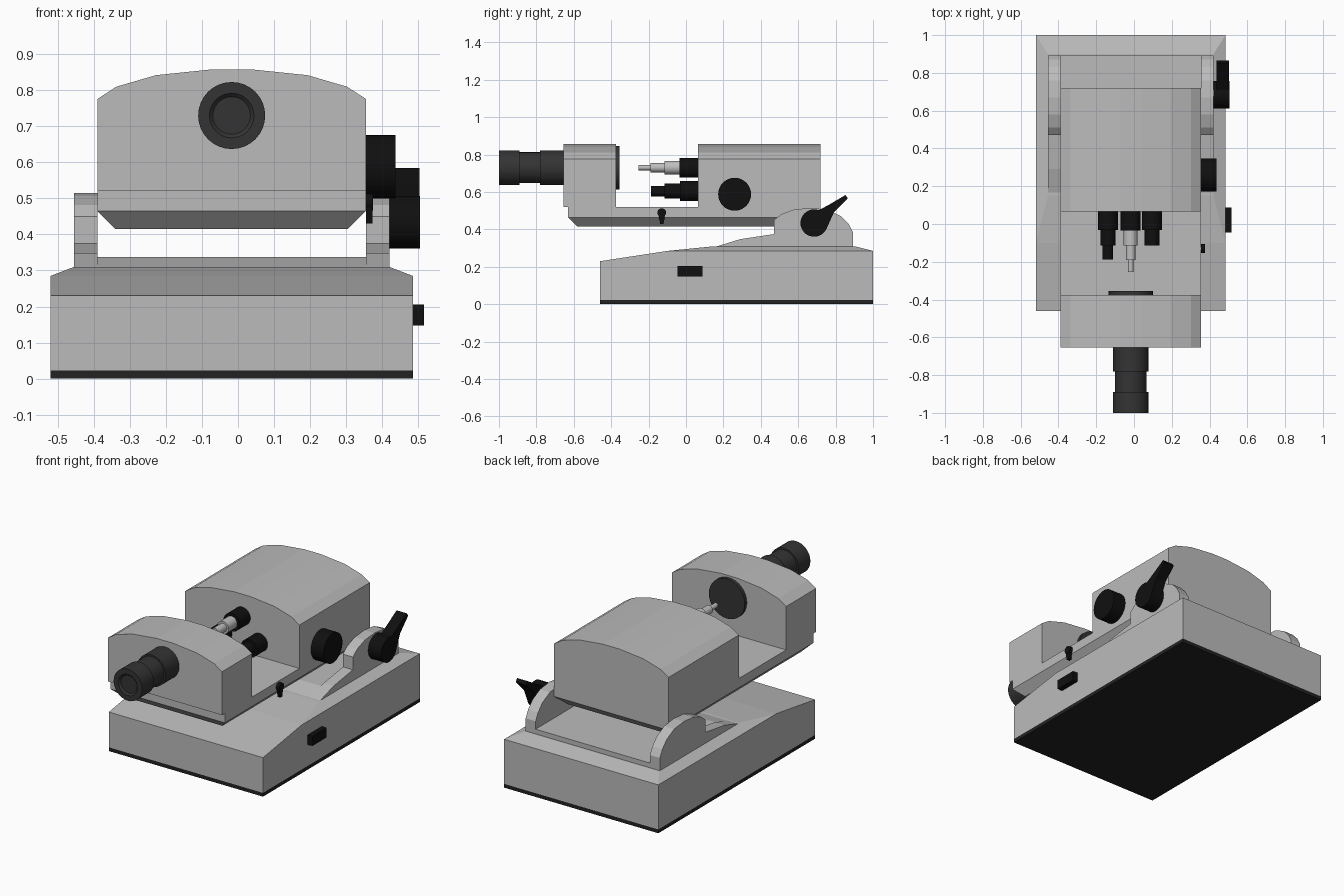
import bpy, bmesh, math
from mathutils import Vector

cube = bpy.data.objects.get("Cube")
if cube:
    bpy.data.objects.remove(cube, do_unlink=True)

CX = -0.0175  # the body's mirror plane


def material(name, value):
    m = bpy.data.materials.new(name)
    m.use_nodes = True
    colour = (value, value, value, 1)
    m.diffuse_color = colour
    m.node_tree.nodes["Principled BSDF"].inputs["Base Color"].default_value = colour
    return m


GREY = material("housing grey", 0.5)
METAL = material("objective metal", 0.52)
DARK = material("eyepiece charcoal", 0.034)
RUBBER = material("base rubber", 0.016)
BLACK = material("knob black", 0.005)


def finish(name, bm, mat, smooth=False):
    bmesh.ops.recalc_face_normals(bm, faces=bm.faces[:])
    mesh = bpy.data.meshes.new(name)
    bm.to_mesh(mesh)
    bm.free()
    mesh.materials.append(mat)
    obj = bpy.data.objects.new(name, mesh)
    bpy.context.scene.collection.objects.link(obj)
    if smooth:
        bpy.ops.object.select_all(action='DESELECT')
        obj.select_set(True)
        bpy.context.view_layer.objects.active = obj
        bpy.ops.object.shade_smooth_by_angle(angle=math.radians(35))
    return obj


def hull(name, half_points, mat):
    """Convex solid from points on one side, mirrored about CX."""
    bm = bmesh.new()
    for x, y, z in half_points:
        for s in (-1, 1):
            bm.verts.new((CX + s * x, y, z))
    bmesh.ops.convex_hull(bm, input=bm.verts[:])
    bmesh.ops.dissolve_limit(bm, angle_limit=0.01, verts=bm.verts[:], edges=bm.edges[:])
    return finish(name, bm, mat)


def prism(name, points, axis, lo, hi, mat):
    """Extrude a profile along x (points are y, z) or y (points are x, z)."""
    bm = bmesh.new()
    place = (lambda p: (lo, *p)) if axis == 'X' else (lambda p: (p[0], lo, p[1]))
    face = bm.faces.new([bm.verts.new(place(p)) for p in points])
    ext = bmesh.ops.extrude_face_region(bm, geom=[face])
    moved = [v for v in ext["geom"] if isinstance(v, bmesh.types.BMVert)]
    step = Vector((hi - lo, 0, 0) if axis == 'X' else (0, hi - lo, 0))
    bmesh.ops.translate(bm, verts=moved, vec=step)
    return finish(name, bm, mat)


def rect(a, b, c, d):
    return [(a, c), (b, c), (b, d), (a, d)]


def lathe(name, profile, axis, centre, mat):
    """Turn a (radius, position) profile about a line along x or y."""
    bm = bmesh.new()
    a, b = centre
    if axis == 'Y':
        pts = [(a + r, t, b) for r, t in profile]
        pivot, direction = (a, 0, b), (0, 1, 0)
    else:
        pts = [(t, a + r, b) for r, t in profile]
        pivot, direction = (0, a, b), (1, 0, 0)
    verts = [bm.verts.new(p) for p in pts]
    edges = [bm.edges.new(pair) for pair in zip(verts, verts[1:])]
    bmesh.ops.spin(bm, geom=verts + edges, cent=pivot, axis=direction,
                   angle=math.tau, steps=32, use_merge=False)
    bmesh.ops.remove_doubles(bm, verts=bm.verts[:], dist=1e-5)
    return finish(name, bm, mat, smooth=True)


def stepped(steps):
    """Closed profile from (radius, start, end) sections."""
    out = [(0, steps[0][1])]
    for r, start, end in steps:
        out += [(r, start), (r, end)]
    return out + [(0, steps[-1][2])]


# Base: rubber foot and wedge-shaped body with chamfered top
W, C, H = 0.5025, 0.4375, 0.3725
hull("base_foot", [(W, y, z) for y in (-0.46, 1) for z in (0, 0.022)], RUBBER)
hull("base_body", [(W, -0.46, 0.022), (W, 1, 0.022), (W, -0.46, 0.23),
                   (W, -0.1, 0.285), (W, 1, 0.285),
                   (C, 0.15, 0.31), (C, 0.9, 0.31)], GREY)

# Hinge cheeks and the floor between them
cheek = [(0.15, 0.305), (0.29, 0.348), (0.47, 0.375), (0.47, 0.45), (0.51, 0.482),
         (0.58, 0.507), (0.67, 0.515), (0.76, 0.505), (0.83, 0.47), (0.87, 0.428),
         (0.893, 0.385), (0.893, 0.305)]
for side, s in (("left", 1), ("right", -1)):
    prism(side + "_cheek", cheek, 'X', CX + s * H, CX + s * C, GREY)
prism("hinge_floor", [(0.15, 0.305), (0.27, 0.338), (0.893, 0.338), (0.893, 0.305)],
      'X', CX - H, CX + H, GREY)

# Head: bed with chamfered underside, and two arched housings
hull("head_bed", [(H, -0.63, 0.52), (H, 0.72, 0.52), (H, -0.63, 0.465), (H, 0.72, 0.465),
                  (H - 0.05, -0.58, 0.415), (H - 0.05, 0.67, 0.415)], GREY)
half_arch = [(H, 0.52), (H, 0.776), (0.32, 0.81), (0.21, 0.842), (0.055, 0.858)]
arch = [(CX + x, z) for x, z in half_arch] + [(CX - x, z) for x, z in reversed(half_arch)]
prism("front_housing", arch, 'Y', -0.655, -0.375, GREY)
prism("rear_housing", arch, 'Y', 0.065, 0.72, GREY)

# Eyepiece with recessed lens, and the disc behind it
AXIS = (CX, 0.73)
lathe("eyepiece", [(0, -0.99), (0.052, -0.99), (0.062, -1), (0.093, -1), (0.093, -0.89),
                   (0.083, -0.89), (0.083, -0.78), (0.093, -0.78), (0.093, -0.65),
                   (0, -0.65)], 'Y', AXIS, DARK)
lathe("rear_disc", stepped([(0.117, -0.38, -0.355)]), 'Y', AXIS, DARK)

# Objectives
lathe("main_objective_mount", stepped([(0.053, 0.07, -0.035)]), 'Y', AXIS, BLACK)
lathe("main_objective", stepped([(0.037, -0.03, -0.115), (0.025, -0.115, -0.19),
                                 (0.014, -0.19, -0.255)]), 'Y', AXIS, METAL)
barrel = [(0.053, 0.07, -0.032), (0.04, -0.032, -0.115), (0.028, -0.115, -0.187)]
lathe("right_objective", stepped(barrel), 'Y', (-0.138, 0.605), BLACK)
lathe("left_objective", stepped(barrel[:2]), 'Y', (0.095, 0.605), BLACK)

# Controls on the left side
lathe("focus_knob", stepped([(0.088, 0.35, 0.437)]), 'X', (0.26, 0.588), BLACK)
lathe("lever_hub", stepped([(0.073, 0.415, 0.505)]), 'X', (0.685, 0.434), BLACK)
prism("lever_arm", [(0.66, 0.49), (0.715, 0.505), (0.775, 0.538), (0.852, 0.584),
                    (0.865, 0.566), (0.79, 0.49), (0.752, 0.405)],
      'X', 0.437, 0.504, BLACK)
lathe("lock_pivot", stepped([(0.023, 0.35, 0.375)]), 'X', (-0.13, 0.49), BLACK)
prism("lock_lever", [(-0.148, 0.48), (-0.112, 0.48), (-0.12, 0.43), (-0.138, 0.43)],
      'X', 0.355, 0.373, BLACK)
prism("power_switch", rect(-0.045, 0.088, 0.148, 0.205), 'X', 0.48, 0.516, BLACK)
